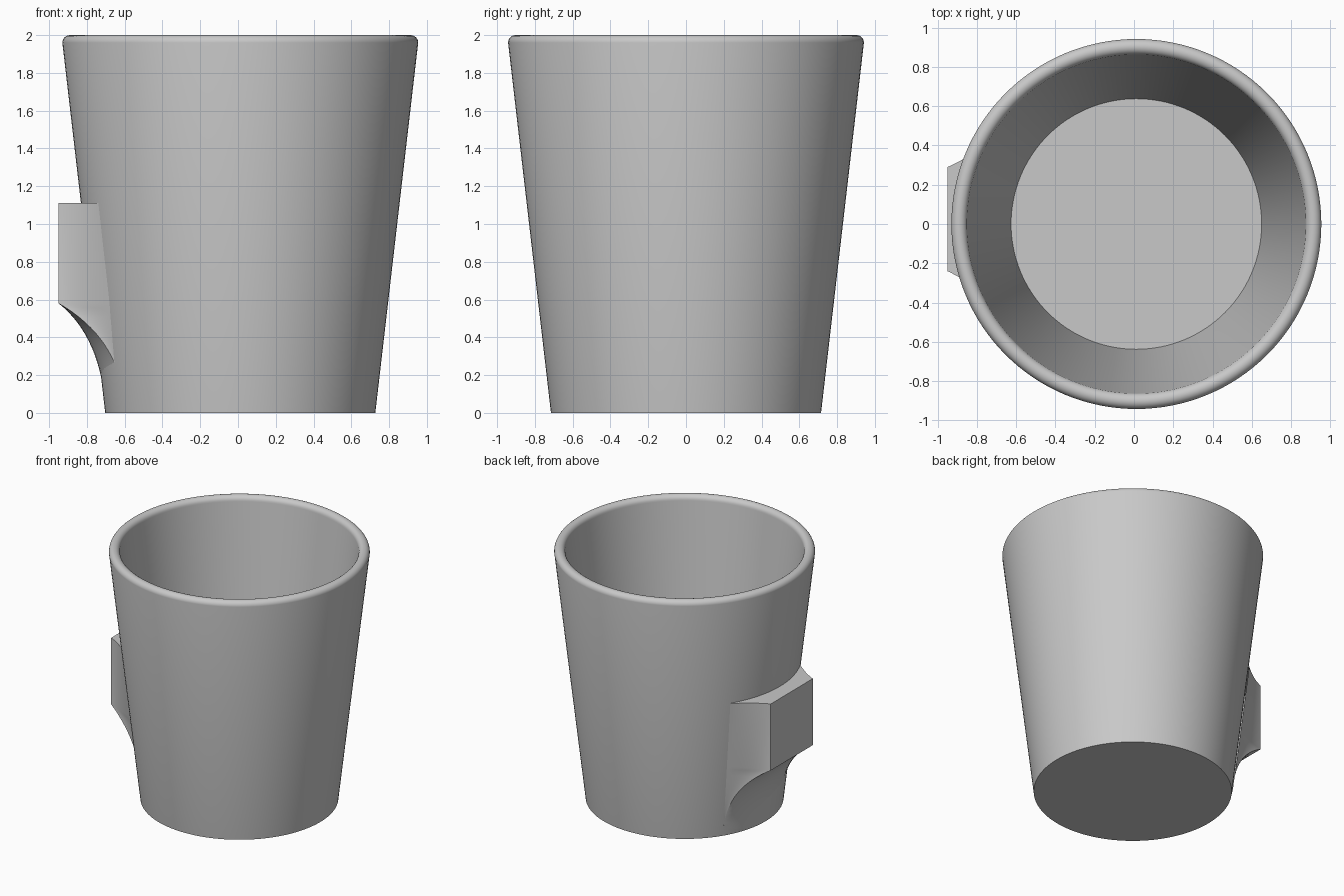
import bpy, bmesh, math
from mathutils import Vector

cube = bpy.data.objects.get("Cube")
if cube:
    bpy.data.objects.remove(cube, do_unlink=True)

grey = bpy.data.materials.new("plain grey")
grey.use_nodes = True
COLOUR = (0.58, 0.58, 0.58, 1)
grey.diffuse_color = COLOUR
grey.node_tree.nodes["Principled BSDF"].inputs["Base Color"].default_value = COLOUR

AXIS_X = 0.012      # the cup sits slightly off centre because of the block
HEIGHT = 2.0
BASE_R, RIM_R = 0.715, 0.942
WALL = 0.08
FLOOR_Z = 0.08


def outer_radius(z):
    return BASE_R + (RIM_R - BASE_R) * z / 1.96


def finish(bm, name, angle):
    bmesh.ops.remove_doubles(bm, verts=bm.verts, dist=0.0005)
    bmesh.ops.recalc_face_normals(bm, faces=bm.faces)
    mesh = bpy.data.meshes.new(name)
    for face in bm.faces:
        face.smooth = True
    bm.to_mesh(mesh)
    bm.free()
    mesh.set_sharp_from_angle(angle=math.radians(angle))
    mesh.materials.append(grey)
    obj = bpy.data.objects.new(name, mesh)
    bpy.context.collection.objects.link(obj)
    return obj


# Cup: lathed profile with a rounded rim
def build_cup(segments=128):
    rim = WALL / 2
    profile = [(0, 0), (BASE_R, 0)]
    for i in range(13):
        a = math.pi * i / 12
        profile.append((RIM_R - rim + rim * math.cos(a), HEIGHT - rim + rim * math.sin(a)))
    profile += [(0.638, FLOOR_Z), (0, FLOOR_Z)]
    bm = bmesh.new()
    verts = [bm.verts.new((AXIS_X + r, 0, z)) for r, z in profile]
    edges = [bm.edges.new(pair) for pair in zip(verts, verts[1:])]
    bmesh.ops.spin(bm, geom=verts + edges, cent=(AXIS_X, 0, 0), axis=(0, 0, 1),
                   angle=math.tau, steps=segments, use_duplicate=False)
    return finish(bm, "cup", 35)


# Side block: flat outer face, flared sides, scooped underside
FACE_X, MID_Y, HALF_W = -0.95, 0.025, 0.265
TOP_Z, LOW_Z = 1.11, 0.58
SPREAD = math.radians(31)


def on_cup(s, z, inset=0.0):
    r = outer_radius(z) - inset
    a = s * SPREAD
    return Vector((AXIS_X - r * math.cos(a), MID_Y * 0.8 + r * math.sin(a), z))


def bezier(a, b, c, t):
    return a * (1 - t) ** 2 + b * 2 * t * (1 - t) + c * t * t


def scoop(s, t):
    start = Vector((FACE_X, MID_Y + HALF_W * s, LOW_Z))
    end = on_cup(s, 0.07 * s * s, 0.003)
    bend = start.lerp(end, 0.91)
    bend.z = 0.4
    return bezier(start, bend, end, t)


def flare(edge, side, u):
    contact = on_cup(side, edge.z, 0.004)
    bend = edge.lerp(contact, 0.5)
    bend.y -= side * 0.03 * min(1, (contact - edge).length / 0.25)
    return bezier(edge, bend, contact, u)


def add_grid(bm, rows):
    grid = [[bm.verts.new(p) for p in row] for row in rows]
    for upper, lower in zip(grid, grid[1:]):
        for i in range(len(upper) - 1):
            bm.faces.new((upper[i], upper[i + 1], lower[i + 1], lower[i]))


def build_block(n=16):
    bm = bmesh.new()
    steps = [i / n for i in range(n + 1)]
    across = [2 * t - 1 for t in steps]

    def face_row(z):
        return [Vector((FACE_X, MID_Y + HALF_W * s, z)) for s in across]

    add_grid(bm, [face_row(TOP_Z), face_row(LOW_Z)])
    add_grid(bm, [[scoop(s, t) for s in across] for t in steps])
    for side in (-1, 1):
        edge = [Vector((FACE_X, MID_Y + HALF_W * side, TOP_Z))]
        edge += [scoop(side, t) for t in steps]
        add_grid(bm, [[flare(p, side, u) for u in steps] for p in edge])
    # top shelf, from the outer edge back to the cup wall
    front = face_row(TOP_Z)
    left = [flare(front[0], -1, u) for u in steps]
    right = [flare(front[-1], 1, u) for u in steps]
    add_grid(bm, [[a.lerp(b, t) for t in steps] for a, b in zip(left, right)])
    back = [on_cup(s, TOP_Z, 0.004) for s in across]
    chord = [left[-1].lerp(right[-1], t) for t in steps]
    # keep the shelf clear of the cup interior
    for v in bm.verts:
        if abs(v.co.z - TOP_Z) < 0.0001:
            offset = Vector((v.co.x - AXIS_X, v.co.y, 0))
            limit = outer_radius(TOP_Z) - 0.03
            if offset.length < limit:
                offset *= limit / offset.length
                v.co.x, v.co.y = AXIS_X + offset.x, offset.y
    return finish(bm, "side_block", 30)


build_cup()
build_block()
